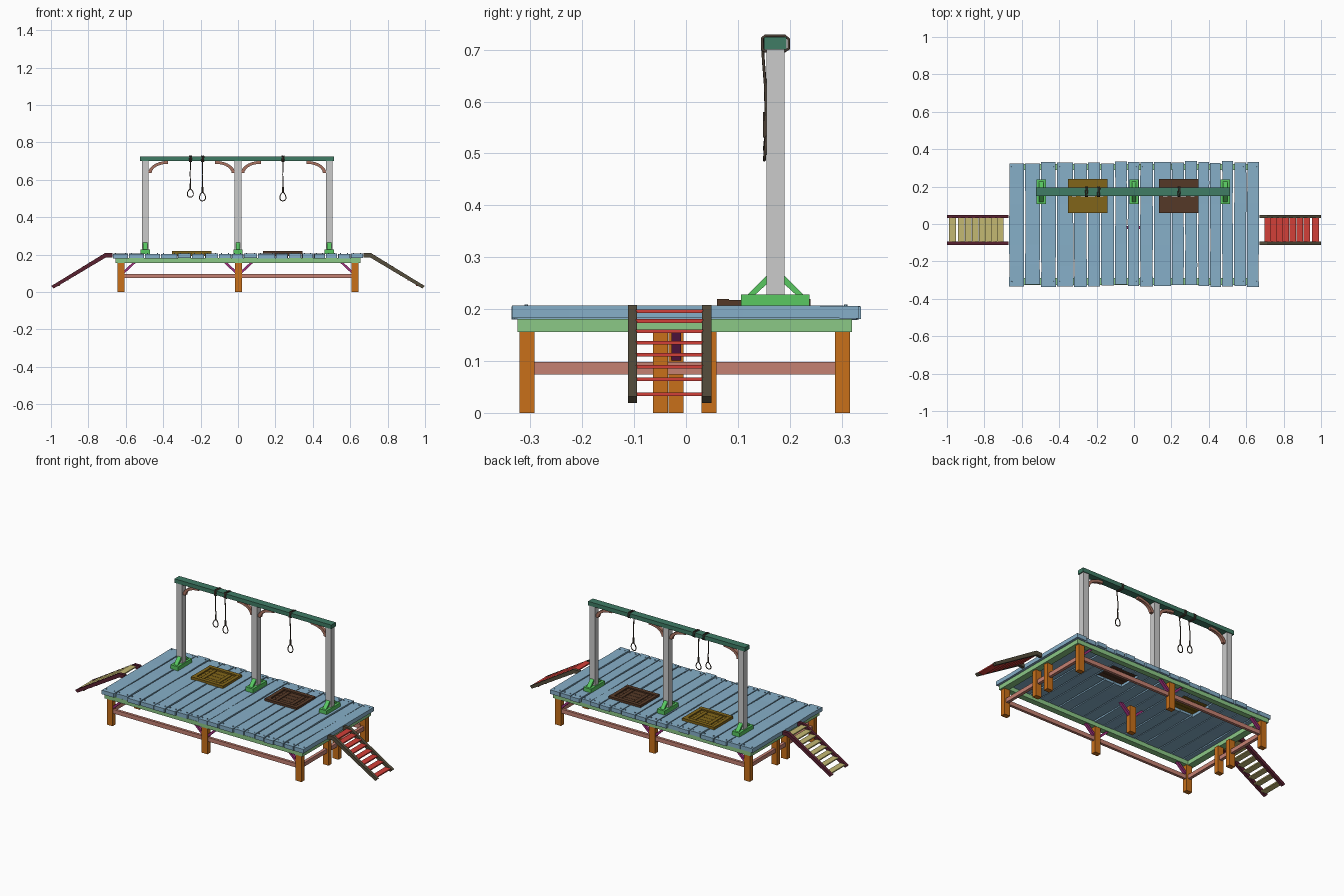
import bpy, bmesh, random
from math import sin, cos, pi
from mathutils import Vector

if "Cube" in bpy.data.objects:
    bpy.data.objects.remove(bpy.data.objects["Cube"])

random.seed(4)

def mat(name, rgb):
    m = bpy.data.materials.new(name)
    m.diffuse_color = (*rgb, 1)
    m.use_nodes = True
    m.node_tree.nodes["Principled BSDF"].inputs["Base Color"].default_value = m.diffuse_color
    return m

BLUE = mat("deck_blue", (0.24, 0.43, 0.58))
LEAF = mat("frame_green", (0.26, 0.58, 0.24))
ORANGE = mat("leg_orange", (0.58, 0.16, 0.01))
SALMON = mat("rail_salmon", (0.56, 0.22, 0.17))
PURPLE = mat("brace_purple", (0.35, 0.03, 0.2))
GREEN = mat("foot_green", (0.1, 0.58, 0.12))
TEAL = mat("beam_teal", (0.05, 0.2, 0.13))
BRACKET = mat("bracket_brown", (0.4, 0.17, 0.12))
OCHRE = mat("hatch_ochre", (0.22, 0.13, 0.01))
BROWN = mat("hatch_brown", (0.09, 0.04, 0.02))
ROPE = mat("rope", (0.07, 0.05, 0.035))
MAROON = mat("stringer_maroon", (0.1, 0.015, 0.03))
DARK = mat("stringer_dark", (0.09, 0.075, 0.045))
RED = mat("tread_red", (0.65, 0.05, 0.04))
STRAW = mat("tread_straw", (0.55, 0.48, 0.17))

def finish(name, bm, m):
    bmesh.ops.recalc_face_normals(bm, faces=bm.faces[:])
    me = bpy.data.meshes.new(name)
    bm.to_mesh(me)
    bm.free()
    if m:
        me.materials.append(m)
    ob = bpy.data.objects.new(name, me)
    bpy.context.collection.objects.link(ob)
    return ob

def add_box(bm, x0, x1, y0, y1, z0, z1):
    vs = bmesh.ops.create_cube(bm, size=1)["verts"]
    for v in vs:
        v.co = Vector((x1 if v.co.x > 0 else x0, y1 if v.co.y > 0 else y0, z1 if v.co.z > 0 else z0))

def boxes(name, m, *dims):
    bm = bmesh.new()
    for d in dims:
        add_box(bm, *d)
    return finish(name, bm, m)

def prism(name, m, pts, lo, hi, axis="y"):
    """Extrude a 2D outline (x,z along y, or y,z along x)."""
    bm = bmesh.new()
    rings = []
    for t in (lo, hi):
        rings.append([bm.verts.new((a, t, b) if axis == "y" else (t, a, b)) for a, b in pts])
    n = len(pts)
    bm.faces.new(rings[0])
    bm.faces.new(rings[1])
    for i in range(n):
        j = (i + 1) % n
        bm.faces.new((rings[0][i], rings[0][j], rings[1][j], rings[1][i]))
    return finish(name, bm, m)

# deck planks, uneven and slightly warped
edges = [-0.67, -0.585, -0.5, -0.415, -0.323, -0.249, -0.179, -0.104, -0.035, 0.03,
         0.104, 0.2, 0.27, 0.34, 0.404, 0.468, 0.532, 0.602, 0.67]
bm = bmesh.new()
nails = bmesh.new()
J = lambda s: random.uniform(-s, s)
for a, b in zip(edges, edges[1:]):
    y0, y1, lift, prev = -0.33 + J(0.007), 0.33 + J(0.009), J(0.0015), None
    for k in range(7):
        y = y0 + (y1 - y0) * k / 6
        xa, xb, dz = a + 0.003 + J(0.0015), b - 0.003 + J(0.0015), lift + J(0.001)
        ring = [bm.verts.new(c) for c in ((xa, y, 0.181 + dz), (xb, y, 0.181 + dz),
                                          (xb, y, 0.205 + dz), (xa, y, 0.205 + dz))]
        if prev:
            for i in range(4):
                bm.faces.new((prev[i], prev[(i + 1) % 4], ring[(i + 1) % 4], ring[i]))
        if k in (0, 6):
            bm.faces.new(ring)
        prev = ring
    for y in (-0.308, 0.308):
        for x in (a + 0.016, b - 0.016):
            r = bmesh.ops.create_cone(nails, cap_ends=True, segments=6, radius1=0.004, radius2=0.003, depth=0.008)
            bmesh.ops.translate(nails, verts=r["verts"], vec=(x, y, 0.205))
deck = finish("deck_planks", bm, BLUE)
finish("deck_nails", nails, BLUE)

# trapdoor openings cut through the deck
hatches = (("left", -0.248, OCHRE), ("right", 0.24, BROWN))
cut = boxes("hatch_cutter", None, *[(x - 0.088, x + 0.088, 0.08, 0.22, 0.1, 0.3) for _, x, _ in hatches])
cut.hide_render = True
mod = deck.modifiers.new("openings", "BOOLEAN")
mod.operation, mod.object, mod.solver = "DIFFERENCE", cut, "EXACT"
dg = bpy.context.evaluated_depsgraph_get()
new = bpy.data.meshes.new_from_object(deck.evaluated_get(dg))
deck.modifiers.clear()
deck.data = new
bpy.data.objects.remove(cut)

# trapdoors: raised rim, four boards and two battens
for side, x, m in hatches:
    boxes(side + "_hatch_rim", m,
          (x - 0.106, x + 0.106, 0.06, 0.083, 0.203, 0.219), (x - 0.106, x + 0.106, 0.217, 0.24, 0.203, 0.219),
          (x - 0.106, x - 0.084, 0.083, 0.217, 0.203, 0.218), (x + 0.084, x + 0.106, 0.083, 0.217, 0.203, 0.218))
    boxes(side + "_hatch_door", m,
          *[(x - 0.086, x + 0.086, 0.082 + 0.034 * i, 0.114 + 0.034 * i, 0.194, 0.211) for i in range(4)],
          *[(x + s - 0.011, x + s + 0.011, 0.088, 0.212, 0.209, 0.215) for s in (-0.05, 0.05)])

# frame under the deck
boxes("deck_frame", LEAF,
      (-0.655, 0.655, -0.325, -0.29, 0.156, 0.181), (-0.655, 0.655, 0.288, 0.32, 0.156, 0.181),
      (-0.655, -0.615, -0.29, 0.288, 0.156, 0.181), (0.615, 0.655, -0.29, 0.288, 0.156, 0.181))

# legs
spots = [(x, y) for x in (-0.625, 0.003, 0.625) for y in (-0.306, 0.302)]
spots += [(x, y) for x in (-0.625, 0.625) for y in (-0.049, 0.044)] + [(0.003, -0.019)]
boxes("legs", ORANGE, *[(x - 0.019, x + 0.019, y - 0.0145, y + 0.0145, 0, 0.157) for x, y in spots])

# lower rails
boxes("lower_rails", SALMON,
      *[(-0.61, 0.61, y - 0.008, y + 0.008, 0.074, 0.098) for y in (-0.306, 0.302)],
      *[(x - 0.009, x + 0.009, -0.295, 0.29, 0.074, 0.098) for x in (-0.625, 0.625)])

# diagonal leg braces
for y in (-0.306, -0.019, 0.302):
    for x, s in ((-0.625, 1), (0.003, -1), (0.003, 1), (0.625, -1)):
        if y == -0.019 and abs(x) > 0.1:
            continue
        prism("leg_brace", PURPLE, [(x + s * a, b) for a, b in
              ((0.018, 0.1), (0.018, 0.118), (0.062, 0.158), (0.08, 0.158))], y - 0.009, y + 0.009)

# upright posts with feet and struts
posts = (-0.496, 0.0, 0.488)
for x in posts:
    boxes("post", None, (x - 0.018, x + 0.018, 0.155, 0.19, 0.205, 0.702))
    boxes("post_foot", GREEN, (x - 0.025, x + 0.025, 0.106, 0.238, 0.203, 0.228))
    for s in (-1, 1):
        prism("foot_strut", GREEN, [(0.1725 + s * a, b) for a, b in
              ((0.055, 0.227), (0.04, 0.227), (0.016, 0.249), (0.016, 0.266))], x - 0.012, x + 0.012, "x")

# crossbeam
boxes("crossbeam", TEAL, (-0.525, 0.512, 0.15, 0.194, 0.7, 0.724))

# curved brackets below the crossbeam
for x, s in ((posts[0], 1), (posts[1], -1), (posts[1], 1), (posts[2], -1)):
    arc = lambda rx, rz: [(x + s * (0.122 - rx * cos(t * pi / 14)), 0.636 + rz * sin(t * pi / 14)) for t in range(8)]
    prism("beam_bracket", BRACKET, arc(0.106, 0.065) + arc(0.088, 0.05)[::-1], 0.163, 0.181)

# ropes: two wraps around the beam, a hanging line, a knot and a loop
def rope(name, pts, r, closed=False):
    cu = bpy.data.curves.new(name, "CURVE")
    cu.dimensions, cu.bevel_depth, cu.bevel_resolution = "3D", r, 1
    cu.use_fill_caps = True
    sp = cu.splines.new("POLY")
    sp.points.add(len(pts) - 1)
    for p, c in zip(sp.points, pts):
        p.co = (*c, 1)
    sp.use_cyclic_u = closed
    tmp = bpy.data.objects.new(name, cu)
    me = bpy.data.meshes.new_from_object(tmp)
    bpy.data.objects.remove(tmp)
    me.materials.clear()
    me.materials.append(ROPE)
    bpy.context.collection.objects.link(bpy.data.objects.new(name, me))

wrap = ((0.147, 0.7), (0.147, 0.722), (0.153, 0.727), (0.19, 0.727), (0.198, 0.72), (0.198, 0.702), (0.19, 0.697), (0.153, 0.697))
for x, top, low in ((-0.255, 0.55, 0.507), (-0.19, 0.533, 0.487), (0.24, 0.533, 0.487)):
    for d in (-0.005, 0.004):
        rope("rope_wrap", [(x + d + 0.003 * (i % 2), y, z) for i, (y, z) in enumerate(wrap)], 0.003, True)
    rope("rope_line", [(x, 0.147, 0.722), (x + 0.001, 0.149, 0.68), (x - 0.001, 0.153, 0.63),
                       (x + 0.001, 0.154, 0.58), (x, 0.153, top)], 0.0028)
    rope("rope_knot", [(x, 0.153, top + 0.03), (x, 0.153, top - 0.002)], 0.005)
    h = (top - low) / 2
    rope("rope_loop", [(x + 0.016 * sin(t * pi / 6) * (1 - 0.25 * cos(t * pi / 6)), 0.153 + 0.002 * cos(t * pi / 6),
                        low + h + h * cos(t * pi / 6)) for t in range(12)], 0.0028, True)

# stairs at both ends: bent stringers and eight treads
steps = (0.196, 0.177, 0.157, 0.135, 0.112, 0.089, 0.065, 0.036)
for side, s, ms, mt in (("left", -1, MAROON, STRAW), ("right", 1, DARK, RED)):
    out = ((0.672, 0.184), (0.672, 0.208), (0.712, 0.208), (0.999, 0.032), (0.986, 0.019), (0.705, 0.186))
    for y in (-0.103, 0.04):
        prism(side + "_stair_stringer", ms, [(s * a, b) for a, b in out], y - 0.009, y + 0.009)
    dims = []
    for z in steps:
        c = 0.708 + (0.2 - z) * 1.6
        xs = sorted((s * (c - 0.018), s * (c + 0.018)))
        dims.append((*xs, -0.096, 0.033, z - 0.0035, z + 0.0035))
    boxes(side + "_stair_treads", mt, *dims)
